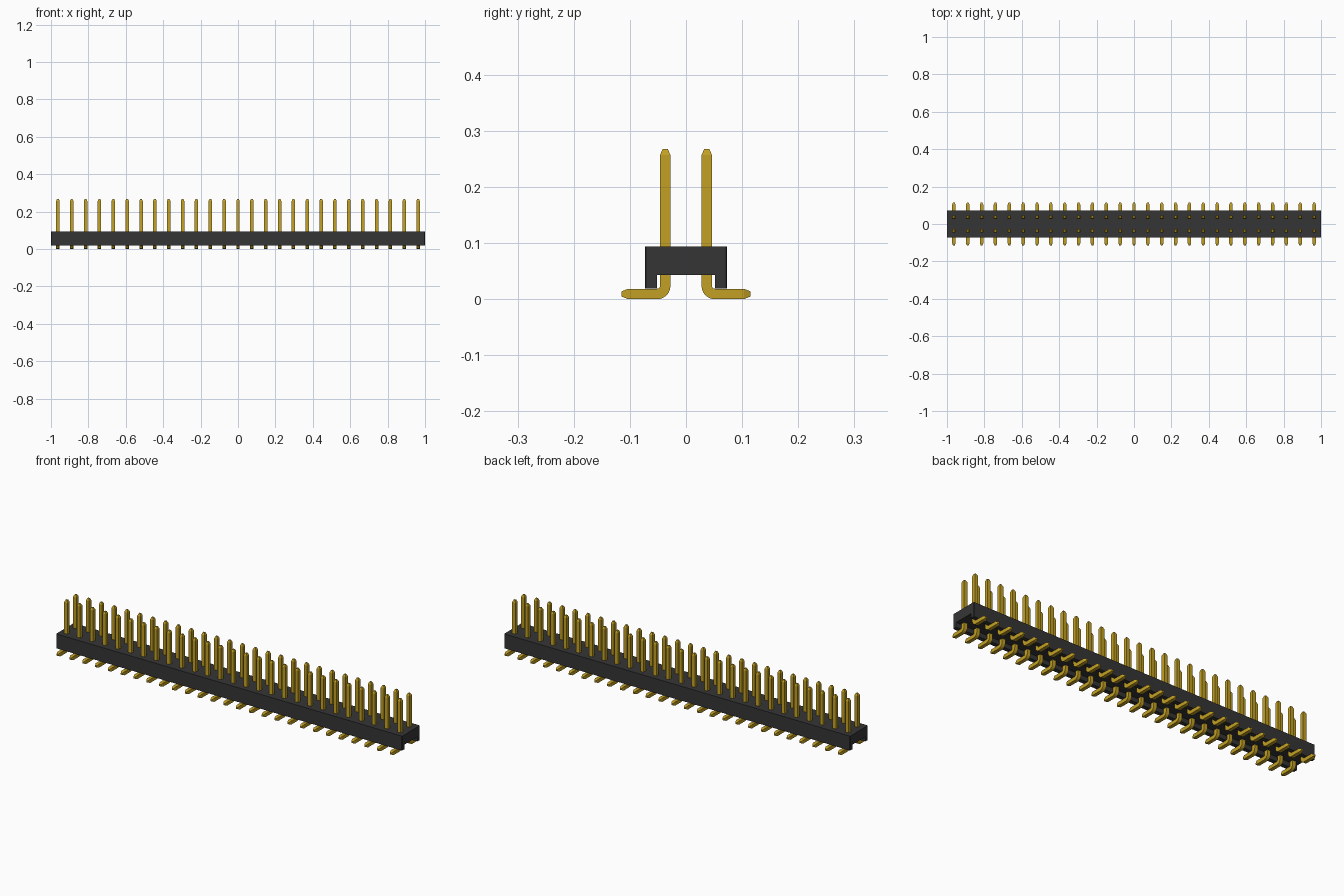
import bpy, bmesh, math

old = bpy.data.objects.get("Cube")
if old:
    bpy.data.objects.remove(old, do_unlink=True)

COUNT = 27
PITCH = 2.0 / COUNT
ROW_Y = PITCH / 2      # distance of each pin row from the centre
H = 0.0093             # half thickness of a pin
TIP = 0.0045           # half thickness at the blunt tip
R = H + 0.005          # centreline bend radius


def material(name, rgb, rough, metal=0.0):
    m = bpy.data.materials.new(name)
    m.use_nodes = True
    m.diffuse_color = (*rgb, 1)
    b = m.node_tree.nodes["Principled BSDF"]
    b.inputs["Base Color"].default_value = (*rgb, 1)
    b.inputs["Roughness"].default_value = rough
    b.inputs["Metallic"].default_value = metal
    return m


def add_object(name, bm, mat):
    bmesh.ops.recalc_face_normals(bm, faces=bm.faces)
    me = bpy.data.meshes.new(name)
    bm.to_mesh(me)
    bm.free()
    me.materials.append(mat)
    ob = bpy.data.objects.new(name, me)
    bpy.context.collection.objects.link(ob)
    return ob


black = material("black plastic", (0.036, 0.036, 0.036), 0.6)
gold = material("gold metal", (0.54, 0.35, 0.017), 0.4)

# Housing: channel-shaped profile drawn out along x
W, IN, Z0, Z1, Z2 = 0.0735, 0.052, 0.019, 0.043, 0.094
profile = [(-W, Z0), (-IN, Z0), (-IN, Z1), (IN, Z1),
           (IN, Z0), (W, Z0), (W, Z2), (-W, Z2)]
bm = bmesh.new()
face = bm.faces.new([bm.verts.new((-1, y, z)) for y, z in profile])
ext = bmesh.ops.extrude_face_region(bm, geom=[face])
bmesh.ops.translate(bm, vec=(2, 0, 0),
                    verts=[v for v in ext["geom"] if isinstance(v, bmesh.types.BMVert)])
# Small chamfer on the four upright corners
corners = [e for e in bm.edges
           if abs(e.verts[0].co.z - e.verts[1].co.z) > 0.05]
bmesh.ops.bevel(bm, geom=corners, offset=0.0025, segments=1, affect='EDGES')
add_object("housing", bm, black)

# Pin: square section swept down the post, round the bend and along the foot
# Each station is (y, z, turn angle, half thickness)
stations = [(ROW_Y, 0.268, 0, TIP), (ROW_Y, 0.257, 0, H)]
for i in range(7):
    t = math.radians(15 * i)
    stations.append((ROW_Y + R - R * math.cos(t), H + R - R * math.sin(t), t, H))
stations += [(0.103, H, math.pi / 2, H), (0.115, H, math.pi / 2, TIP)]

bm = bmesh.new()
x0 = -1 + PITCH / 2
rings = []
for y, z, t, h in stations:
    c, s = math.cos(t) * h, math.sin(t) * h
    rings.append([bm.verts.new((x0 + sx * h, y + sn * c, z + sn * s))
                  for sx, sn in ((-1, -1), (1, -1), (1, 1), (-1, 1))])
for a, b in zip(rings, rings[1:]):
    for i in range(4):
        j = (i + 1) % 4
        bm.faces.new((a[i], a[j], b[j], b[i]))
bm.faces.new(rings[0])
bm.faces.new(rings[-1])
pins = add_object("pins", bm, gold)

# Smooth only the bend
bpy.ops.object.select_all(action='DESELECT')
pins.select_set(True)
bpy.context.view_layer.objects.active = pins
bpy.ops.object.shade_smooth_by_angle(angle=math.radians(20))

# Repeat along the strip and mirror to the second row
arr = pins.modifiers.new("along strip", 'ARRAY')
arr.count = COUNT
arr.use_relative_offset = False
arr.use_constant_offset = True
arr.constant_offset_displace = (PITCH, 0, 0)
mir = pins.modifiers.new("second row", 'MIRROR')
mir.use_axis = (False, True, False)
mir.use_mirror_merge = False
